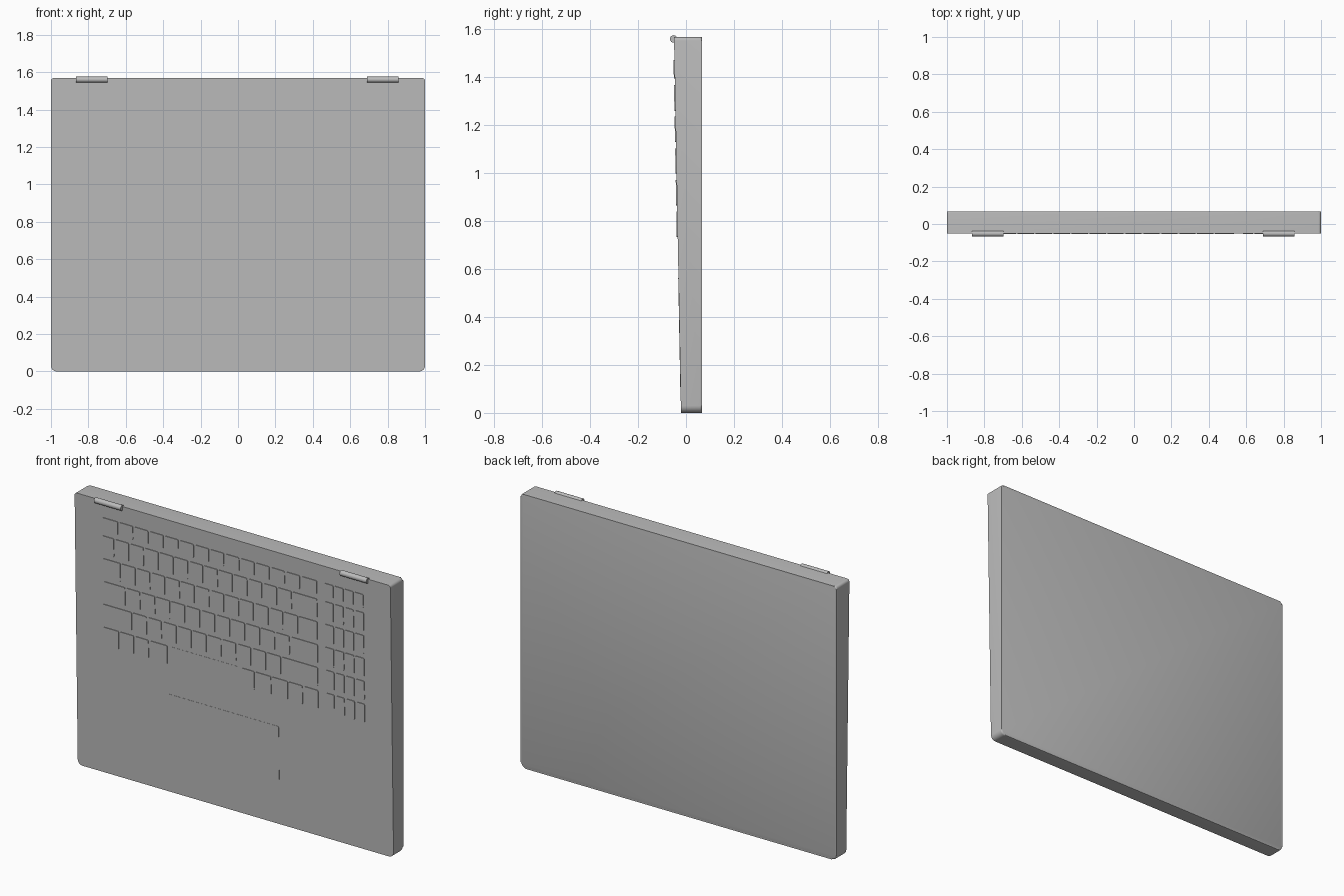
import bpy, bmesh, math

if "Cube" in bpy.data.objects:
    bpy.data.objects.remove(bpy.data.objects["Cube"], do_unlink=True)

# One plain grey for the whole shell
grey = bpy.data.materials.new("satin grey")
grey.use_nodes = True
grey.diffuse_color = (0.5, 0.5, 0.5, 1)
grey.node_tree.nodes["Principled BSDF"].inputs["Base Color"].default_value = (0.5, 0.5, 0.5, 1)

HEIGHT = 1.568
BACK = 0.067


def deck(z):
    """Depth of the sloping keyboard deck at a height."""
    return -0.021 - 0.029 * z / HEIGHT


def outline(x0, x1, z0, z1, r_low, r_high, steps):
    """Rounded rectangle, corner by corner."""
    pts = []
    corners = [(x1, z0, -1, 1, r_low, -90), (x1, z1, -1, -1, r_high, 0),
               (x0, z1, 1, -1, r_high, 90), (x0, z0, 1, 1, r_low, 180)]
    for x, z, sx, sz, r, start in corners:
        for i in range(steps + 1):
            a = math.radians(start + 90 * i / steps)
            pts.append((x + sx * r + r * math.cos(a), z + sz * r + r * math.sin(a)))
    return pts


def add_slab(bm, pts, front, back):
    """Prism between two depth functions of height."""
    f = [bm.verts.new((x, front(z), z)) for x, z in pts]
    b = [bm.verts.new((x, back(z), z)) for x, z in pts]
    bm.faces.new(f)
    back_face = bm.faces.new(b[::-1])
    for i in range(len(pts)):
        j = (i + 1) % len(pts)
        bm.faces.new((f[j], f[i], b[i], b[j]))
    return back_face


def finish(bm, name, smooth=True):
    bmesh.ops.recalc_face_normals(bm, faces=bm.faces[:])
    mesh = bpy.data.meshes.new(name)
    bm.to_mesh(mesh)
    bm.free()
    mesh.materials.append(grey)
    obj = bpy.data.objects.new(name, mesh)
    bpy.context.collection.objects.link(obj)
    if smooth:
        bpy.ops.object.select_all(action='DESELECT')
        obj.select_set(True)
        bpy.context.view_layer.objects.active = obj
        bpy.ops.object.shade_smooth_by_angle(angle=math.radians(35))
    return obj


def add_key(bm, x0, x1, z0, z1, lift=0.004):
    add_slab(bm, outline(x0, x1, z0, z1, 0.007, 0.007, 3),
             lambda z: deck(z) - lift, lambda z: deck(z) + 0.004)


# Wedge-shaped body with a softened back rim
bm = bmesh.new()
rear = add_slab(bm, outline(-1, 1, 0, HEIGHT, 0.03, 0.015, 6), deck, lambda z: BACK)
bmesh.ops.bevel(bm, geom=list(rear.edges), offset=0.009, segments=3,
                profile=0.5, affect='EDGES')
finish(bm, "base_body")

# Key rows: bottom, top, and relative key widths
LEFT, RIGHT, GAP = -0.826, 0.542, 0.008
rows = [
    (1.395, 1.472, [1.12] + [1] * 12 + [1.13]),
    (1.260, 1.367, [0.87] + [1] * 12 + [1.73]),
    (1.130, 1.236, [1.29] + [1] * 12 + [1.33]),
    (0.998, 1.104, [1.57] + [1] * 11 + [1.88]),
    (0.866, 0.972, [2] + [1] * 10 + [2.5]),
    (0.734, 0.840, [1.12, 1, 1, 1.26, 4.95, 0.91, 1.12, 1.12, 1, 1.05]),
]
keys, pad, space = bmesh.new(), bmesh.new(), bmesh.new()
for z0, z1, widths in rows:
    x = LEFT
    unit = (RIGHT - LEFT) / sum(widths)
    for w in widths:
        wide = w > 4
        add_key(space if wide else keys, x, x + w * unit - GAP, z0, z1,
                0.001 if wide else 0.004)
        x += w * unit
    # Number block columns
    for col in range(4):
        px = 0.581 + col * 0.064
        add_key(pad, px, px + 0.056, z0, z1)
finish(keys, "main_keys")
finish(pad, "number_keys")
finish(space, "space_key")

# Touchpad, almost flush
bm = bmesh.new()
add_key(bm, -0.425, 0.28, 0.087, 0.563, 0.001)
finish(bm, "touchpad")

# Hinge barrels on the front of the upper edge
for name, x0, x1 in (("right_hinge", -0.866, -0.697), ("left_hinge", 0.69, 0.859)):
    bpy.ops.mesh.primitive_cylinder_add(vertices=32, radius=0.0155, depth=x1 - x0,
                                        location=((x0 + x1) / 2, -0.0515, 1.56),
                                        rotation=(0, math.pi / 2, 0))
    hinge = bpy.context.object
    hinge.name = name
    hinge.data.materials.append(grey)
    bpy.ops.object.shade_smooth_by_angle(angle=math.radians(35))
